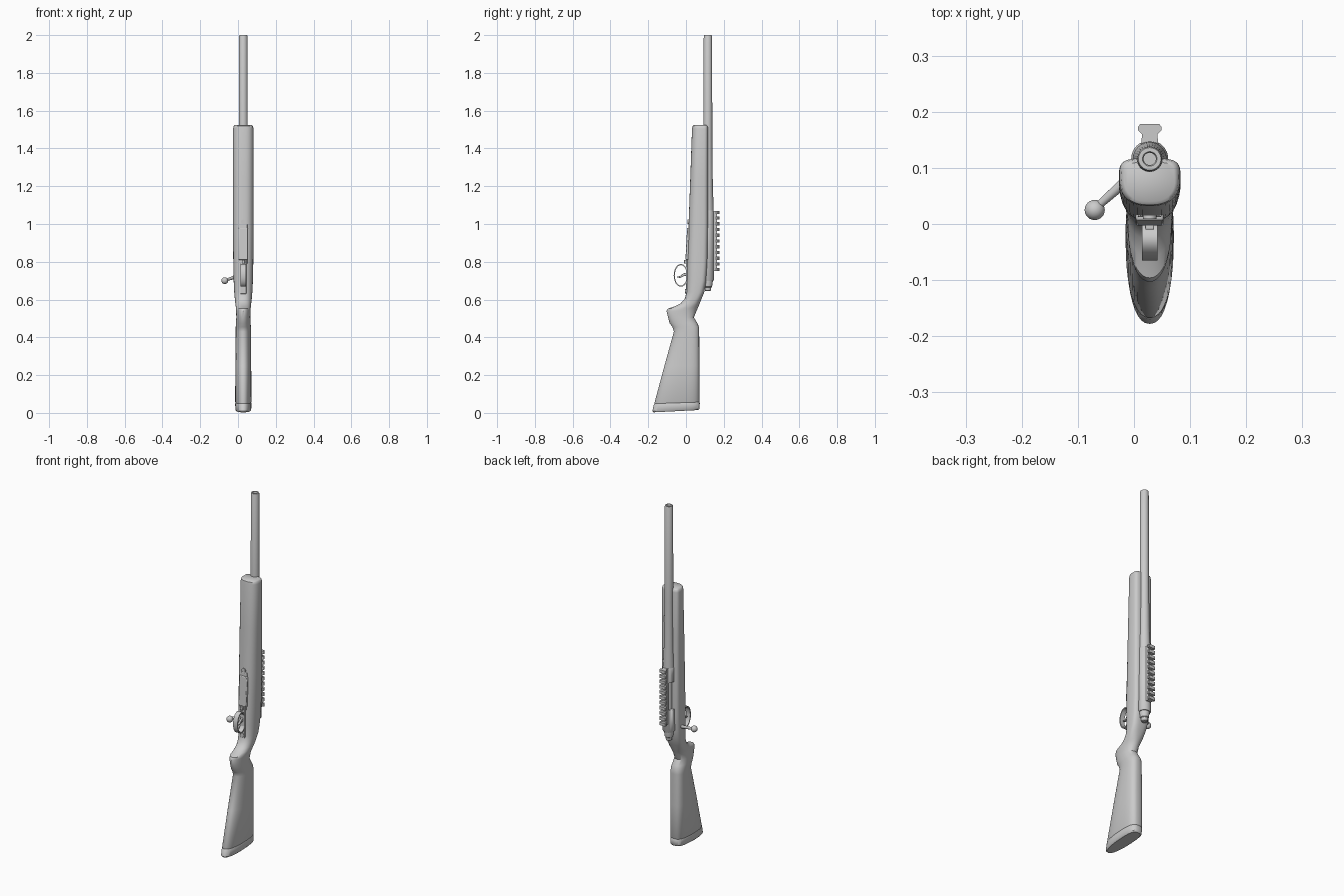
import bpy, bmesh, math
from mathutils import Vector

if "Cube" in bpy.data.objects:
    bpy.data.objects.remove(bpy.data.objects["Cube"])

CX, BY = 0.028, 0.116      # gun centre plane, bore axis


def finish(name, bm, angle=35, bevel=0):
    bmesh.ops.recalc_face_normals(bm, faces=bm.faces[:])
    me = bpy.data.meshes.new(name)
    bm.to_mesh(me)
    bm.free()
    ob = bpy.data.objects.new(name, me)
    bpy.context.collection.objects.link(ob)
    if bevel:
        m = ob.modifiers.new("bevel", 'BEVEL')
        m.width, m.segments = bevel, 2
    bpy.ops.object.select_all(action='DESELECT')
    ob.select_set(True)
    bpy.context.view_layer.objects.active = ob
    bpy.ops.object.shade_smooth_by_angle(angle=math.radians(angle))
    return ob


def loft(bm, rings, caps=True):
    vs = [[bm.verts.new(p) for p in r] for r in rings]
    n = len(vs[0])
    for a, b in zip(vs, vs[1:]):
        for i in range(n):
            bm.faces.new((a[i], a[(i + 1) % n], b[(i + 1) % n], b[i]))
    if caps:
        bm.faces.new(vs[0])
        bm.faces.new(vs[-1])


def lathe(name, prof, x=CX, y=BY, n=32):
    bm = bmesh.new()
    loft(bm, [[(x + r * math.cos(2 * math.pi * i / n), y + r * math.sin(2 * math.pi * i / n), z)
               for i in range(n)] for z, r in prof])
    return finish(name, bm)


def prism(name, pts, x0, x1, bevel=0.002):
    """Side (y, z) outline extruded across x."""
    bm = bmesh.new()
    loft(bm, [[(x, y, z) for y, z in pts] for x in (x0, x1)])
    return finish(name, bm, bevel=bevel)


def box(name, x, y, z, bevel=0.002):
    return prism(name, [(y[0], z[0]), (y[1], z[0]), (y[1], z[1]), (y[0], z[1])], x[0], x[1], bevel)


def rod(name, a, b, r0, r1):
    a, b = Vector(a), Vector(b)
    q = (b - a).to_track_quat('Z', 'Y')
    bm = bmesh.new()
    loft(bm, [[p + q @ Vector((r * math.cos(t * math.pi / 8), r * math.sin(t * math.pi / 8), 0))
               for t in range(16)] for p, r in ((a, r0), (b, r1))])
    return finish(name, bm)


def section(z, yf, yb, hw, ef, eb, tilt=0, n=40):
    """Egg-shaped stock section: separate roundness for belly and top."""
    yc = yf + (yb - yf) * 0.6
    ring = []
    for i in range(n):
        t = 2 * math.pi * i / n
        c, s = math.cos(t), math.sin(t)
        e = 2 / (eb if s > 0 else ef)
        y = yc + (yb - yc if s > 0 else yc - yf) * math.copysign(abs(s) ** e, s)
        x = CX + hw * math.copysign(abs(c) ** e, c)
        ring.append((x, y, z + tilt * (y - yf) / (yb - yf)))
    return ring


# Stock: butt, pistol grip, wrist and fore-end in one loft
bm = bmesh.new()
loft(bm, [section(*s) for s in (
    (0.003, -0.172, 0.066, 0.036, 2.3, 3, 0.012),
    (0.010, -0.178, 0.072, 0.042, 2.3, 3, 0.012),
    (0.045, -0.170, 0.073, 0.043, 2.3, 3, 0.008),
    (0.049, -0.166, 0.070, 0.041, 2.3, 3, 0.008),
    (0.053, -0.167, 0.072, 0.043, 2.3, 3, 0.008),
    (0.25, -0.114, 0.071, 0.042, 2.3, 3),
    (0.43, -0.064, 0.070, 0.040, 2.2, 2.6),
    (0.455, -0.072, 0.069, 0.040, 2.2, 2.4),
    (0.475, -0.087, 0.060, 0.039, 2.1, 2.2),
    (0.505, -0.095, 0.042, 0.037, 2.1, 2.1),
    (0.54, -0.103, 0.056, 0.038, 2.1, 2.1),
    (0.552, -0.096, 0.061, 0.039, 2.1, 2.2),
    (0.563, -0.062, 0.066, 0.040, 2.1, 2.2),
    (0.58, -0.028, 0.073, 0.042, 2.2, 2.3),
    (0.605, -0.006, 0.083, 0.045, 2.3, 2.5),
    (0.64, 0.003, 0.097, 0.048, 2.4, 3),
    (0.70, 0.005, 0.108, 0.051, 2.5, 3.5),
    (0.80, 0.006, 0.114, 0.053, 2.5, 4),
    (1.00, 0.014, 0.117, 0.055, 2.5, 4),
    (1.25, 0.023, 0.117, 0.055, 2.5, 4),
    (1.505, 0.032, 0.117, 0.054, 2.5, 4),
    (1.518, 0.034, 0.115, 0.051, 2.5, 4),
    (1.523, 0.040, 0.110, 0.045, 2.5, 4))])
finish("stock", bm, 40)

# Barrel with hollow muzzle
lathe("barrel", [(1.02, 0.031), (1.10, 0.030), (1.20, 0.026), (1.45, 0.0235), (1.995, 0.022),
                 (2.0, 0.020), (2.0, 0.013), (1.996, 0.011), (1.90, 0.011)])

# Receiver with ejection port showing the bolt
receiver = lathe("receiver", [(0.70, 0.030), (0.705, 0.033), (1.065, 0.033), (1.072, 0.030)])
cutter = box("port_cutter", (-0.03, 0.022), (0.112, 0.142), (0.83, 0.99), 0)
cutter.hide_render = True
cutter.hide_viewport = True
cut = receiver.modifiers.new("port", 'BOOLEAN')
cut.object, cut.operation = cutter, 'DIFFERENCE'
lathe("bolt_body", [(0.68, 0.020), (1.0, 0.020)])
lathe("bolt_shroud", [(0.645, 0.012), (0.648, 0.016), (0.665, 0.018), (0.668, 0.022),
                      (0.695, 0.026), (0.71, 0.026)])

# Bolt handle
rod("bolt_handle", (0.012, 0.10, 0.73), (-0.062, 0.034, 0.703), 0.011, 0.007)
box("bolt_handle_root", (0.0, 0.03), (0.095, 0.125), (0.712, 0.75), 0.004)
bm = bmesh.new()
bmesh.ops.create_uvsphere(bm, u_segments=24, v_segments=16, radius=0.018)
bmesh.ops.translate(bm, verts=bm.verts, vec=(-0.070, 0.025, 0.70))
finish("bolt_knob", bm)

# Toothed accessory rail
bm = bmesh.new()
N, Z0, Z1 = 11, 0.75, 1.07
pitch = (Z1 - Z0) / (N - 0.45)
base = [(-0.016, 0.138), (0.016, 0.138), (0.013, 0.163), (-0.013, 0.163)]
tooth = [(-0.012, 0.158), (0.012, 0.158), (0.021, 0.167), (0.021, 0.173),
         (0.017, 0.178), (-0.017, 0.178), (-0.021, 0.173), (-0.021, 0.167)]
loft(bm, [[(CX + x, y, z) for x, y in base] for z in (Z0, Z1)])
for i in range(N):
    z = Z0 + i * pitch
    loft(bm, [[(CX + x, y, k) for x, y in tooth] for k in (z, z + pitch * 0.55)])
finish("top_rail", bm, 20)

# Magazine floor plate and its frame
prism("magazine_frame", [(0.004, 0.79), (0.013, 1.0), (0.03, 1.0), (0.02, 0.79)], CX - 0.021, CX + 0.021)
prism("magazine_plate", [(-0.003, 0.81), (0.006, 0.98), (0.03, 0.98), (0.02, 0.81)],
      CX - 0.025, CX + 0.025, 0.004)
box("guard_plate", (CX - 0.016, CX + 0.016), (-0.001, 0.02), (0.63, 0.81))
for i, (z, y) in enumerate(((0.645, -0.004), (1.012, 0.009))):
    rod(f"plate_screw_{i + 1}", (CX, y, z), (CX, y + 0.02, z), 0.012, 0.012)
box("magazine_latch", (CX - 0.008, CX + 0.008), (-0.01, 0.01), (0.79, 0.81))

# Oval trigger guard and curved trigger
bm = bmesh.new()
rings = []
for i in range(41):
    t = 2 * math.pi * i / 40
    rings.append([(CX + sx * 0.014, -0.027 + (0.038 - d) * math.cos(t), 0.728 + (0.060 - d) * math.sin(t))
                  for sx, d in ((-1, 0), (1, 0), (1, 0.006), (-1, 0.006))])
loft(bm, rings, caps=False)
bmesh.ops.remove_doubles(bm, verts=bm.verts, dist=1e-5)
finish("trigger_guard", bm)
prism("trigger", [(0.01, 0.745), (-0.015, 0.738), (-0.032, 0.724), (-0.048, 0.722),
                  (-0.046, 0.716), (-0.03, 0.715), (-0.012, 0.724), (0.01, 0.728)],
      CX - 0.006, CX + 0.006)
